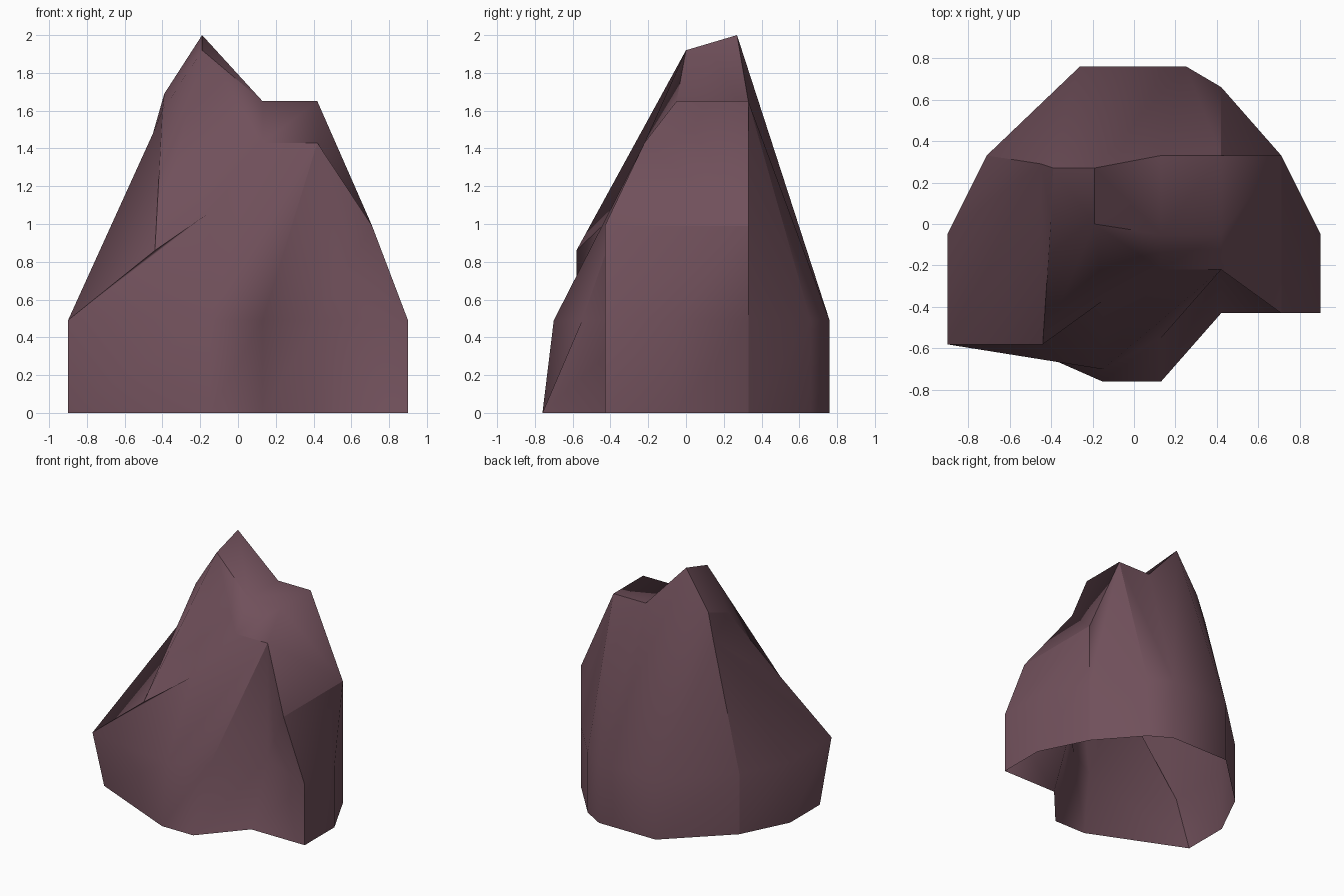
import bpy
import bmesh

if "Cube" in bpy.data.objects:
    bpy.data.objects.remove(bpy.data.objects["Cube"])

# one flat colour for the whole rock
stone = bpy.data.materials.new("dusty plum stone")
stone.diffuse_color = (0.163, 0.080, 0.104, 1)
stone.use_nodes = True
stone.node_tree.nodes["Principled BSDF"].inputs["Base Color"].default_value = stone.diffuse_color

bm = bmesh.new()

# footprint, running round from front left; the front corners shift at the collar
FOOT = [(-.90, -.43), (-.15, -.76), (.13, -.76), (.42, -.43), (.90, -.43), (.90, -.05),
        (.71, .33), (.42, .66), (.25, .76), (-.26, .76), (-.71, .33), (-.90, -.05)]
COLLAR = [(-.90, -.58), (-.15, -.70), (.13, -.55), (.42, -.22)] + FOOT[4:]
base = [bm.verts.new((x, y, 0)) for x, y in FOOT]
ring = [bm.verts.new((x, y, .49)) for x, y in COLLAR]
n = len(base)
for i in range(n):                       # lower wall, open underneath
    j = (i + 1) % n
    bm.faces.new((base[i], base[j], ring[j], ring[i]))

# upper corners of the rock
v = {f"c{i}": p for i, p in enumerate(ring)}
v.update({f"b{i}": p for i, p in enumerate(base)})
upper = {
    "shelf": (-.44, -.58, .86), "dip": (-.15, -.37, 1.06), "notch": (-.40, .03, 1.60),
    "left_low": (-.45, .29, 1.48), "left_high": (-.39, .27, 1.69),
    "peak_f": (-.19, 0, 1.92), "peak_b": (-.19, .27, 2.0),
    "ridge_l": (.13, -.22, 1.43), "ridge_r": (.42, -.22, 1.43),
    "flat_fl": (.13, -.05, 1.65), "flat_fr": (.42, -.05, 1.65),
    "flat_bl": (.13, .33, 1.65), "flat_br": (.42, .33, 1.65),
    "side_f": (.71, -.43, .99), "side_b": (.71, .33, .99),
}
for name, co in upper.items():
    v[name] = bm.verts.new(co)


def fan(names):
    """Triangle fan around the first named corner."""
    p = [v[k] for k in names.split()]
    for a, b in zip(p[1:], p[2:]):
        bm.faces.new((p[0], a, b))


def crease(names):
    """Hard edges along a chain of named corners."""
    p = [v[k] for k in names.split()]
    for a, b in zip(p, p[1:]):
        e = bm.edges.get((a, b))
        if e:
            e.smooth = False


# front
fan("dip shelf c0 c1 ridge_l")
fan("c1 c2 ridge_r ridge_l")
fan("c3 c4 side_f ridge_r c2")
fan("ridge_l ridge_r flat_fr flat_fl")
fan("peak_f notch shelf dip ridge_l flat_fl")
# right side
fan("side_b side_f c4 c5 c6")
fan("side_b flat_br flat_fr ridge_r side_f")
# back
fan("flat_br side_b c6 c7")
fan("flat_br c7 c8 flat_bl")
fan("peak_b flat_bl c8 c9")
fan("c9 c10 left_low left_high peak_b")
# left side
fan("left_low c10 c11")
fan("left_low c11 c0 shelf notch left_high")
# top
fan("peak_f notch left_high peak_b")
fan("peak_b peak_f flat_fl flat_bl")
fan("flat_fl flat_fr flat_br flat_bl")

bmesh.ops.recalc_face_normals(bm, faces=bm.faces)
side = max(bm.faces, key=lambda f: f.calc_center_median().x)
if side.normal.x < 0:
    bmesh.ops.reverse_faces(bm, faces=bm.faces)

# soft shading everywhere except along the hard breaks
for f in bm.faces:
    f.smooth = True
crease("ridge_l ridge_r side_f side_b c6 b6")
crease("b4 c4 side_f")
crease("c2 ridge_r")
crease("b0 c0 shelf notch left_high left_low c10 b10")
crease("shelf dip")
crease("flat_fl peak_f peak_b")
crease("left_high peak_b flat_bl flat_br side_b")
crease("flat_br c7")

mesh = bpy.data.meshes.new("rock")
bm.to_mesh(mesh)
bm.free()
mesh.materials.append(stone)
rock = bpy.data.objects.new("rock", mesh)
bpy.context.collection.objects.link(rock)
